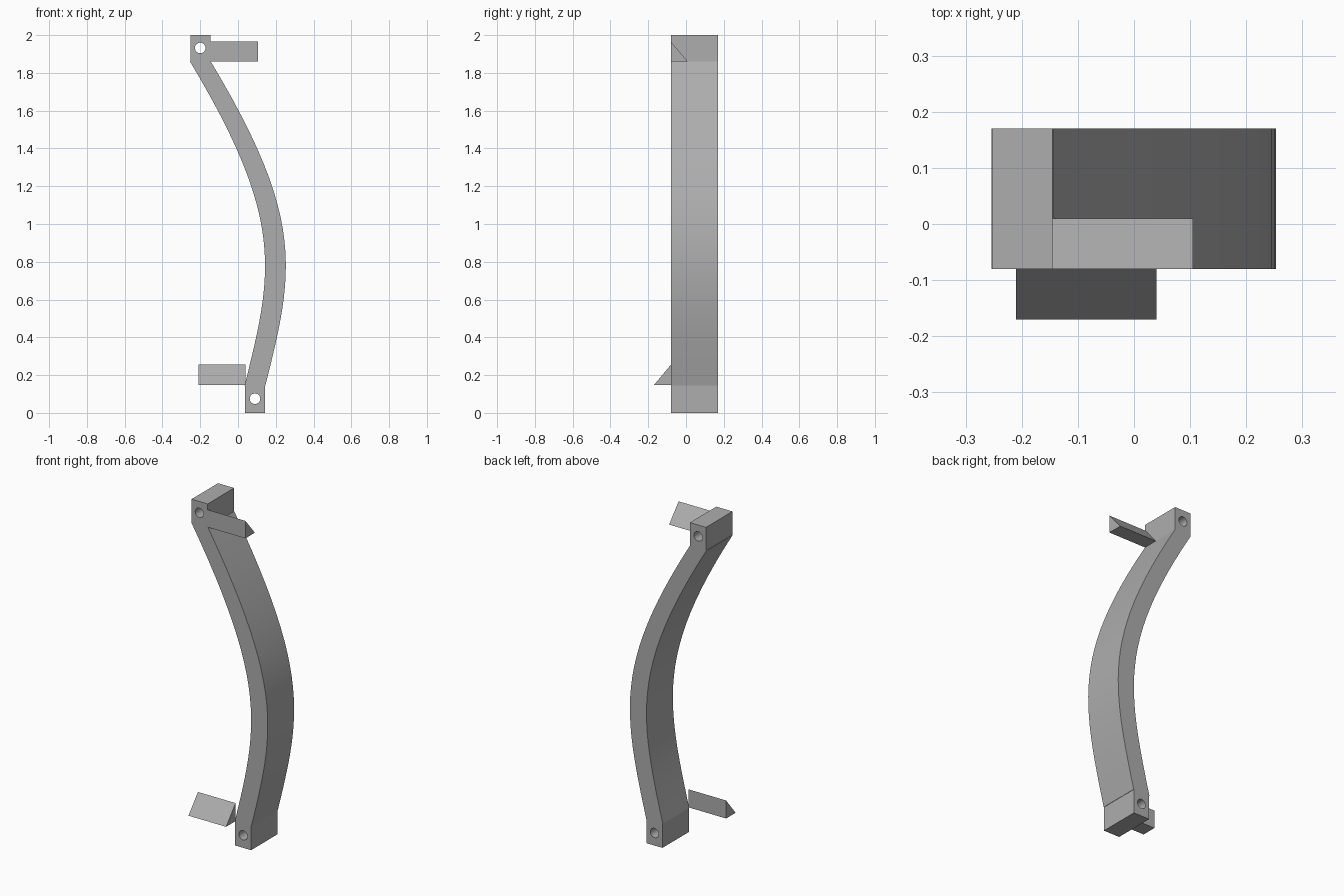
import bpy
import bmesh
from mathutils import Vector, geometry

cube = bpy.data.objects.get("Cube")
if cube:
    bpy.data.objects.remove(cube, do_unlink=True)

grey = bpy.data.materials.new("mid_grey")
grey.use_nodes = True
grey.diffuse_color = (0.42, 0.42, 0.42, 1)
grey.node_tree.nodes["Principled BSDF"].inputs["Base Color"].default_value = grey.diffuse_color

FRONT, BACK = -0.08, 0.17


def prism(name, outline, offset):
    """Extrude a closed outline of 3D points along an offset."""
    bm = bmesh.new()
    face = bm.faces.new([bm.verts.new(p) for p in outline])
    extruded = bmesh.ops.extrude_face_region(bm, geom=[face])["geom"]
    moved = [v for v in extruded if isinstance(v, bmesh.types.BMVert)]
    bmesh.ops.translate(bm, vec=offset, verts=moved)
    bmesh.ops.recalc_face_normals(bm, faces=bm.faces)
    mesh = bpy.data.meshes.new(name)
    bm.to_mesh(mesh)
    bm.free()
    mesh.materials.append(grey)
    obj = bpy.data.objects.new(name, mesh)
    bpy.context.collection.objects.link(obj)
    return obj


def smooth(obj):
    bpy.ops.object.select_all(action="DESELECT")
    bpy.context.view_layer.objects.active = obj
    obj.select_set(True)
    bpy.ops.object.shade_smooth_by_angle()


def end_block(name, x0, x1, z0, z1, hole_x, hole_z):
    """Mounting block with a round hole from front to back."""
    block = prism(name, [(x0, FRONT, z0), (x1, FRONT, z0), (x1, FRONT, z1), (x0, FRONT, z1)],
                  (0, BACK - FRONT, 0))
    bpy.ops.mesh.primitive_cylinder_add(vertices=32, radius=0.028, depth=1,
                                        location=(hole_x, 0, hole_z), rotation=(1.5708, 0, 0))
    cutter = bpy.context.object
    cutter.name = name + "_hole_cutter"
    cutter.data.materials.append(grey)
    cutter.hide_render = True
    cutter.hide_set(True)
    cutter.display_type = "WIRE"
    cut = block.modifiers.new("hole", "BOOLEAN")
    cut.object = cutter
    cut.solver = "EXACT"
    smooth(block)


def wedge(name, x0, x1, z0, z1, tip_y):
    """Triangular latch tab with its flat side at the front plane."""
    prism(name, [(x0, FRONT, z0), (x0, FRONT, z1), (x0, tip_y, z0)], (x1 - x0, 0, 0))


# Curved arm: one centre line, shifted sideways for both edges
path = geometry.interpolate_bezier(Vector((0.09, 0, 0.145)), Vector((0.24, 0, 0.745)),
                                   Vector((0.305, 0, 1.02)), Vector((-0.199, 0, 1.86)), 25)
left = [(p.x - 0.055, FRONT, p.z) for p in path]
right = [(p.x + 0.055, FRONT, p.z) for p in path]
arm = prism("curved_arm", left + right[::-1], (0, BACK - FRONT, 0))
smooth(arm)

# Mounting blocks at both ends
end_block("top_block", -0.252, -0.145, 1.86, 2.0, -0.2, 1.932)
end_block("bottom_block", 0.037, 0.143, 0, 0.145, 0.09, 0.075)

# Latch tabs
wedge("upper_tab", -0.145, 0.105, 1.86, 1.965, 0.01)
wedge("lower_tab", -0.21, 0.04, 0.147, 0.255, -0.17)
